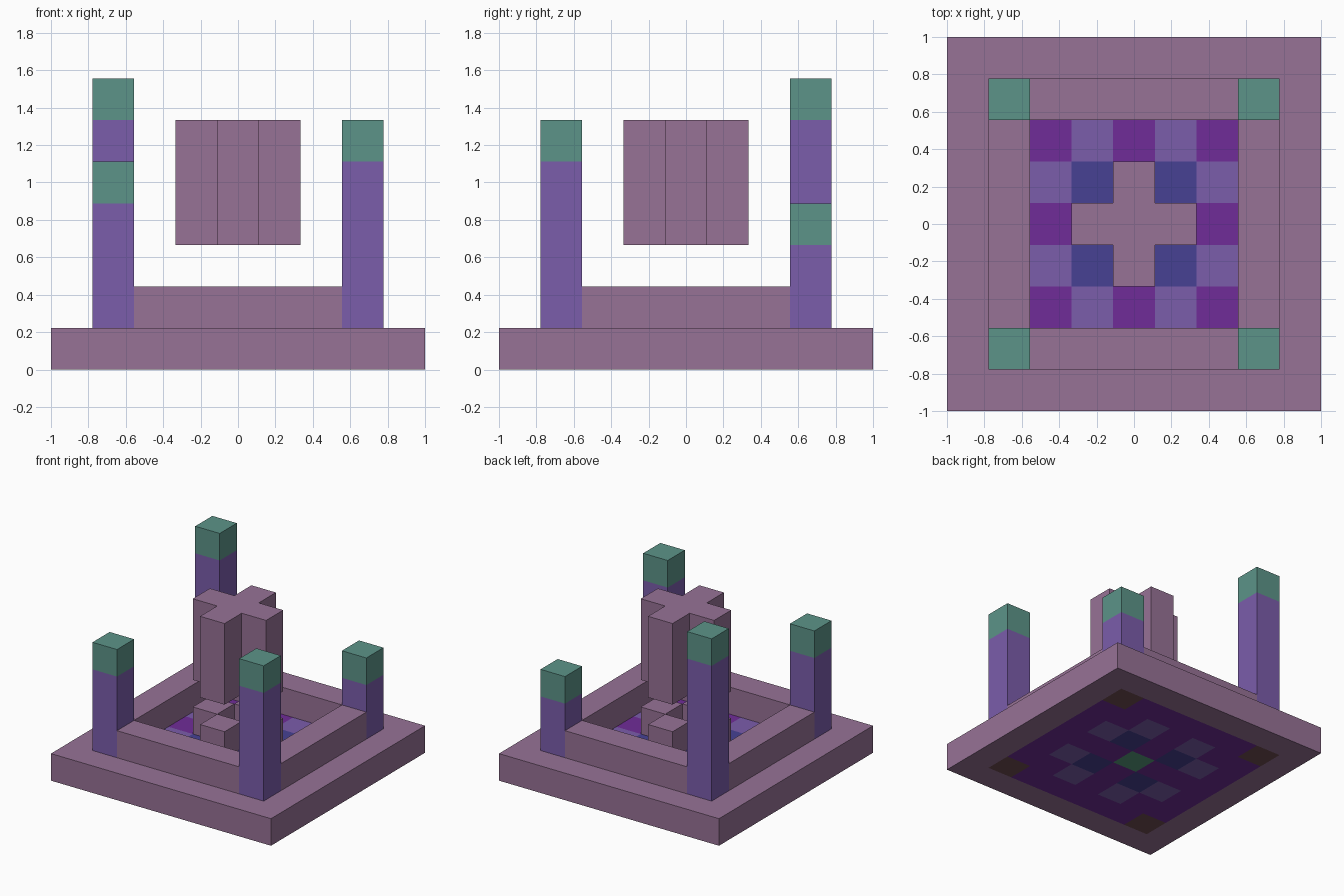
import bpy
import bmesh
from mathutils import Vector

cube = bpy.data.objects.get("Cube")
if cube:
    bpy.data.objects.remove(cube, do_unlink=True)

U = 2 / 9  # edge length of one block


def material(name, rgb):
    linear = [((c / 255 + 0.055) / 1.055) ** 2.4 for c in rgb] + [1]
    mat = bpy.data.materials.new(name)
    mat.use_nodes = True
    mat.diffuse_color = linear
    bsdf = mat.node_tree.nodes["Principled BSDF"]
    bsdf.inputs["Base Color"].default_value = linear
    bsdf.inputs["Roughness"].default_value = 0.9
    return mat


MAUVE = material("mauve stone", (151, 114, 150))
LAVENDER = material("lavender", (123, 93, 171))
PURPLE = material("deep purple", (112, 44, 152))
BLUE = material("indigo blue", (71, 65, 148))
TEAL = material("teal", (92, 148, 137))
GREEN = material("green", (88, 155, 125))
BROWN = material("brown", (112, 78, 82))


def finish(name, bm, *mats):
    bmesh.ops.recalc_face_normals(bm, faces=bm.faces)
    mesh = bpy.data.meshes.new(name)
    bm.to_mesh(mesh)
    bm.free()
    for mat in mats:
        mesh.materials.append(mat)
    obj = bpy.data.objects.new(name, mesh)
    bpy.context.collection.objects.link(obj)
    return obj


def extrude_up(bm, height):
    res = bmesh.ops.extrude_face_region(bm, geom=bm.faces[:], use_keep_orig=True)
    verts = [v for v in res["geom"] if isinstance(v, bmesh.types.BMVert)]
    bmesh.ops.translate(bm, verts=verts, vec=(0, 0, height))


def box(name, x, y, z0, z1, mat, sx=1, sy=1):
    """Box centred on block (x, y), from level z0 to z1, in block units."""
    bm = bmesh.new()
    bmesh.ops.create_cube(bm, size=U)
    bmesh.ops.scale(bm, verts=bm.verts, vec=(sx, sy, z1 - z0))
    bmesh.ops.translate(bm, verts=bm.verts, vec=Vector((x, y, (z0 + z1) / 2)) * U)
    return finish(name, bm, mat)


# Base slab with a tiled pattern running right through it
def tile_index(x, y):
    lo, hi = sorted((abs(x), abs(y)))
    if hi > 3:
        return 0                      # outer border
    if lo == 3:
        return 5                      # under the pillars
    if hi == 0:
        return 4                      # centre
    if (lo, hi) == (1, 2):
        return 1
    if (lo, hi) == (1, 1):
        return 3
    return 2


bm = bmesh.new()
bmesh.ops.create_grid(bm, x_segments=9, y_segments=9, size=1)
extrude_up(bm, U)
for f in bm.faces:
    c = f.calc_center_median() / U
    f.material_index = tile_index(round(c.x), round(c.y))
finish("base_slab", bm, MAUVE, LAVENDER, PURPLE, BLUE, GREEN, BROWN)

# Low walls between the pillars, and the four inner pedestals
for side, dx, dy in (("front", 0, -1), ("back", 0, 1), ("left", 1, 0), ("right", -1, 0)):
    box(side + "_wall", 3 * dx, 3 * dy, 1, 2, MAUVE,
        sx=1 if dx else 5, sy=1 if dy else 5)
    box(side + "_pedestal", dx, dy, 1, 2, MAUVE)

# Corner pillars rising in a spiral, each with a coloured cap
for name, x, y, top in (("back_left", 3, 3, 4), ("front_right", -3, -3, 5),
                        ("front_left", 3, -3, 6), ("back_right", -3, 3, 7)):
    box(name + "_pillar", x, y, 1, top - 1, LAVENDER)
    box(name + "_cap", x, y, top - 1, top, TEAL)

# Floating column with a plus-shaped section
bm = bmesh.new()
corner = [(1.5, -0.5), (1.5, 0.5), (0.5, 0.5)]
outline = []
for turn in range(4):
    outline += corner
    corner = [(-y, x) for x, y in corner]
bm.faces.new([bm.verts.new((x * U, y * U, 3 * U)) for x, y in outline])
extrude_up(bm, 3 * U)
finish("floating_column", bm, MAUVE)
